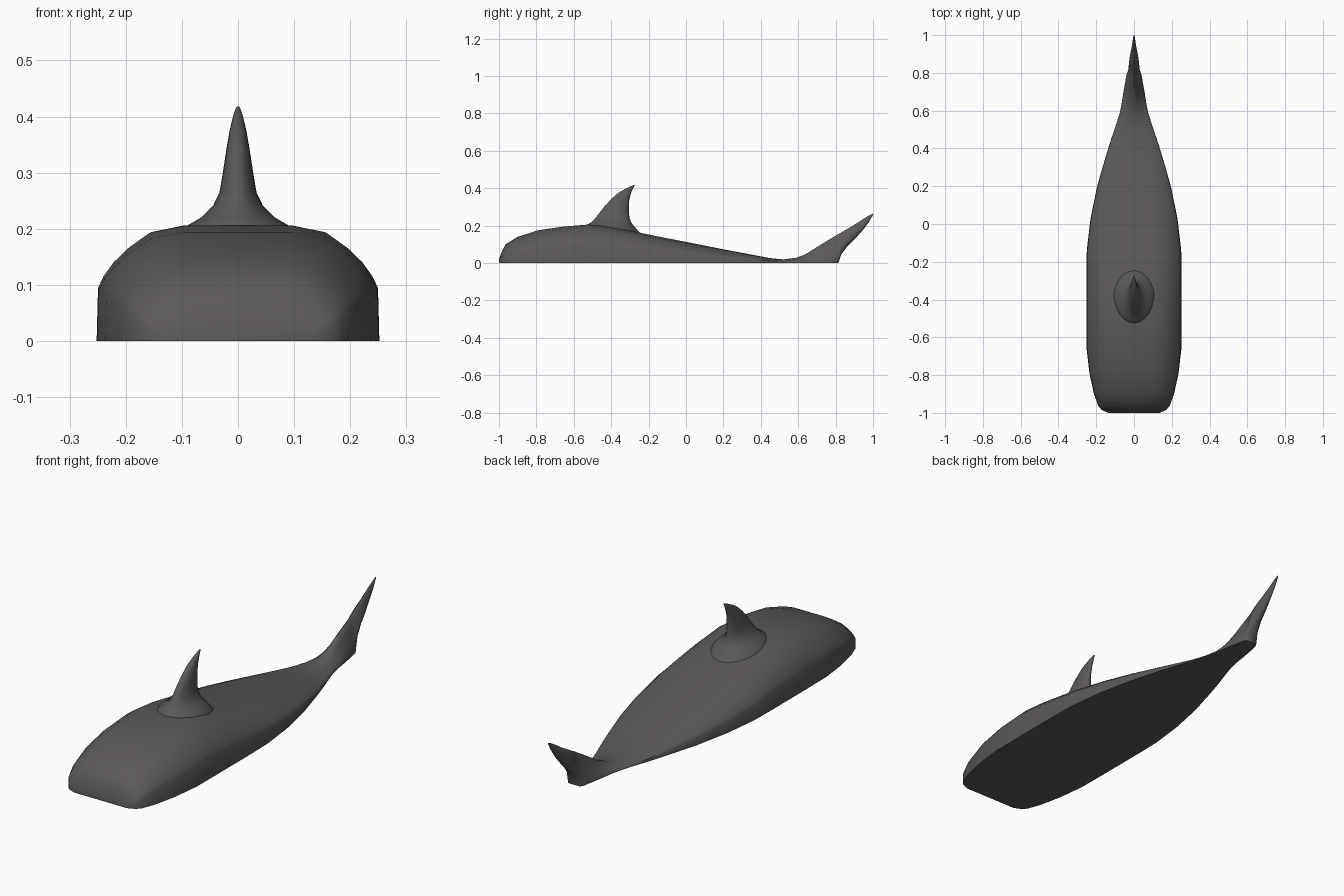
import bpy, bmesh, math

skin = bpy.data.materials.new("dark_grey_skin")
skin.diffuse_color = (0.105, 0.099, 0.096, 1)


def loft(name, rings, angle):
    """Skin a list of equal closed rings and cap both ends."""
    bm = bmesh.new()
    loops = [[bm.verts.new(p) for p in ring] for ring in rings]
    n = len(loops[0])
    for a, b in zip(loops, loops[1:]):
        for i in range(n):
            j = (i + 1) % n
            bm.faces.new((a[i], a[j], b[j], b[i]))
    bm.faces.new(loops[0])
    bm.faces.new(loops[-1])
    bmesh.ops.recalc_face_normals(bm, faces=bm.faces)
    mesh = bpy.data.meshes.new(name)
    bm.to_mesh(mesh)
    bm.free()
    ob = bpy.data.objects.new(name, mesh)
    bpy.context.collection.objects.link(ob)
    mesh.materials.append(skin)
    bpy.ops.object.select_all(action='DESELECT')
    ob.select_set(True)
    bpy.context.view_layer.objects.active = ob
    bpy.ops.object.shade_smooth_by_angle(angle=math.radians(angle))
    return ob


# half cross-sections (width, height): boxy body, ridged tail root, thin fin
BOX = [(1, 0), (.99, .46), (.95, .56), (.88, .68), (.78, .80), (.62, .94), (.38, 1), (0, 1)]
RIDGE = [(1, 0), (.95, .12), (.85, .25), (.70, .40), (.52, .57), (.36, .75), (.2, .92), (0, 1)]
FIN = [(.25, 0), (.75, .12), (1, .3), (.95, .45), (.8, .6), (.55, .77), (.3, .92), (0, 1)]


def mix(a, b, t):
    return [(p[0] + (q[0] - p[0]) * t, p[1] + (q[1] - p[1]) * t) for p, q in zip(a, b)]


def section(y, w, zb, zt, prof):
    half = [(x * w, y, zb + z * (zt - zb)) for x, z in prof]
    return half + [(-x, yy, z) for x, yy, z in reversed(half[:-1])]


# body with upturned tail: y, half width, bottom, top, blend (0 box, 1 ridge, 2 fin)
stations = [
    (-1.0, .135, 0, .02, 0), (-.985, .170, 0, .06, 0), (-.965, .188, 0, .10, 0),
    (-.90, .212, 0, .14, 0), (-.79, .236, 0, .175, 0), (-.66, .251, 0, .194, 0),
    (-.52, .252, 0, .206, 0), (-.40, .252, 0, .192, 0), (-.26, .252, 0, .165, 0),
    (-.14, .250, 0, .140, 0), (.03, .230, 0, .107, 0), (.20, .195, 0, .073, 0),
    (.35, .152, 0, .045, 0), (.45, .121, 0, .026, 0), (.52, .097, 0, .019, .2),
    (.59, .075, 0, .028, .6), (.64, .065, 0, .047, .9), (.70, .056, 0, .085, 1),
    (.76, .045, 0, .122, 1), (.80, .037, 0, .146, 1), (.815, .034, .001, .155, 1.2),
    (.83, .031, .045, .163, 1.6), (.86, .026, .085, .181, 2), (.90, .020, .125, .204, 2),
    (.95, .010, .181, .237, 2), (.98, .006, .223, .255, 2), (1.0, .002, .257, .265, 2)]
rings = []
for y, w, zb, zt, t in stations:
    prof = mix(BOX, RIDGE, t) if t <= 1 else mix(RIDGE, FIN, t - 1)
    rings.append(section(y, w, zb, zt, prof))
loft("body_and_tail", rings, 50)

# dorsal fin: z, leading y, trailing y, half width, swept back with flared root
levels = [
    (.150, -.535, -.235, .125), (.185, -.535, -.268, .110), (.206, -.525, -.285, .090),
    (.220, -.503, -.295, .066), (.242, -.483, -.302, .044), (.265, -.465, -.305, .033),
    (.300, -.438, -.306, .027), (.340, -.402, -.303, .021), (.375, -.362, -.294, .015),
    (.400, -.318, -.283, .009), (.412, -.292, -.277, .005), (.418, -.279, -.273, .002)]
N = 20
rings = []
for z, y0, y1, w in levels:
    ring = []
    for i in range(N):
        a = 2 * math.pi * i / N
        ring.append((w * math.sin(a), (y0 + y1) / 2 - (y1 - y0) / 2 * math.cos(a), z))
    rings.append(ring)
loft("dorsal_fin", rings, 50)
